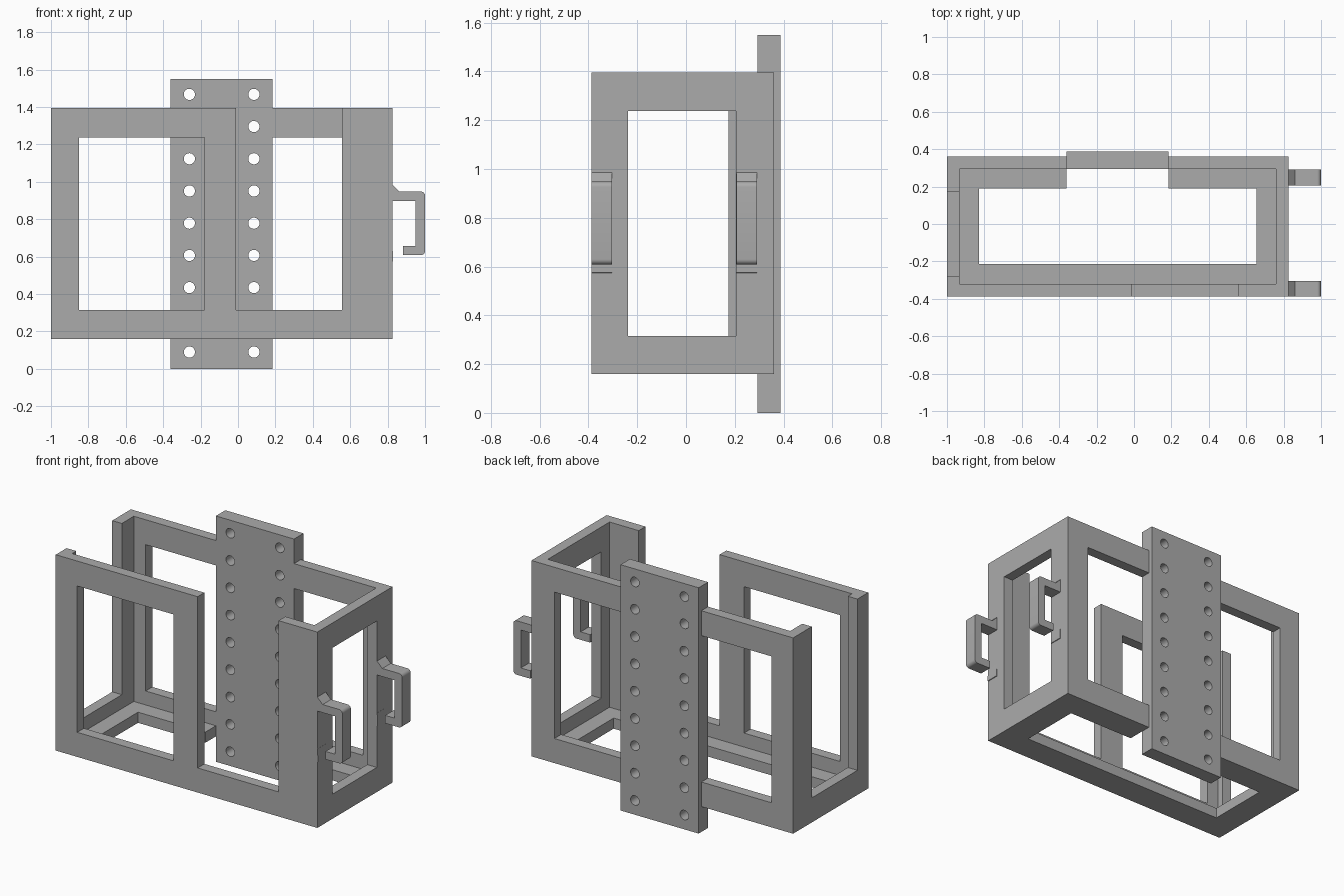
import bpy, bmesh, math

cube = bpy.data.objects.get("Cube")
if cube:
    bpy.data.objects.remove(cube, do_unlink=True)

grey = bpy.data.materials.new("plain grey")
grey.use_nodes = True
colour = (0.41, 0.41, 0.41, 1)
grey.diffuse_color = colour
grey.node_tree.nodes["Principled BSDF"].inputs["Base Color"].default_value = colour


def add(name, bm):
    bmesh.ops.recalc_face_normals(bm, faces=bm.faces)
    mesh = bpy.data.meshes.new(name)
    bm.to_mesh(mesh)
    bm.free()
    mesh.materials.append(grey)
    ob = bpy.data.objects.new(name, mesh)
    bpy.context.collection.objects.link(ob)
    return ob


def box(name, x, y, z):
    bm = bmesh.new()
    bmesh.ops.create_cube(bm, size=1)
    for v in bm.verts:
        v.co = [r[0] if c < 0 else r[1] for c, r in zip(v.co, (x, y, z))]
    return add(name, bm)


def activate(ob):
    bpy.ops.object.select_all(action='DESELECT')
    bpy.context.view_layer.objects.active = ob
    ob.select_set(True)


def cut(ob, cutter):
    activate(ob)
    mod = ob.modifiers.new("cut", 'BOOLEAN')
    mod.operation, mod.solver, mod.object = 'DIFFERENCE', 'EXACT', cutter
    bpy.ops.object.modifier_apply(modifier=mod.name)
    bpy.data.objects.remove(cutter, do_unlink=True)


def extrude_profile(name, points, y0, y1):
    bm = bmesh.new()
    face = bm.faces.new([bm.verts.new((x, y0, z)) for x, z in points])
    ext = bmesh.ops.extrude_face_region(bm, geom=[face])["geom"]
    for v in ext:
        if isinstance(v, bmesh.types.BMVert):
            v.co.y = y1
    return add(name, bm)


def arc(cx, cz, r, a0, a1, n=6):
    angles = [math.radians(a0 + (a1 - a0) * i / n) for i in range(n + 1)]
    return [(cx + r * math.cos(a), cz + r * math.sin(a)) for a in angles]


# Main dimensions
X0, X1, Y0, Y1 = -1.0, 0.825, -0.388, 0.361
Z0, Z1, T = 0.16, 1.395, 0.067
SILL, HEAD, TOP = 0.315, 1.238, 2.0
PLATE_X, PLATE_Y = (-0.36, 0.185), (Y1 - T, 0.388)

# Open-topped box frame with windows and gaps cut through its walls
frame = box("box_frame", (X0, X1), (Y0, Y1), (Z0, Z1))
cuts = {
    "interior": ((X0 + T, X1 - T), (Y0 + T, Y1 - T), (Z0 + T, TOP)),
    "floor_opening": ((-0.83, 0.655), (-0.215, 0.189), (-1, 0.5)),
    "front_window": ((-0.85, -0.18), (-1, -0.3), (SILL, HEAD)),
    "front_gap": ((-0.01, 0.555), (-1, -0.3), (SILL, TOP)),
    "back_window": ((-0.85, 0.665), (0.25, 1), (SILL, HEAD)),
    "right_window": ((0.7, 1), (-0.237, 0.205), (SILL, HEAD)),
    "left_gap": ((-2, -0.9), (-0.28, 0.175), (SILL, TOP)),
    "plate_slot": (PLATE_X, (0.18, 1), (-1, TOP)),
}
for name, ranges in cuts.items():
    cut(frame, box(name, *ranges))

# Back mounting plate with two columns of screw holes
plate = box("mounting_plate", PLATE_X, PLATE_Y, (0, 1.55))
for x in (-0.26, 0.085):
    for i in range(9):
        hole = extrude_profile("hole", arc(x, 0.09 + 0.1722 * i, 0.03, 0, 345, 23), 0.2, 0.5)
        cut(plate, hole)

# Side hooks with a rounded outer edge, and a small catch below each
hook = ([(0.815, 0.985), (X1, 0.985), (0.862, 0.948)]
        + arc(0.978, 0.926, 0.022, 90, 0) + arc(0.978, 0.63, 0.022, 0, -90)
        + [(0.882, 0.608), (0.882, 0.658), (0.948, 0.658), (0.948, 0.897), (0.815, 0.897)])
catch = [(0.82, 0.572), (0.829, 0.576), (0.829, 0.6), (0.826, 0.658), (0.82, 0.658)]
for side, y0, y1 in (("front", Y0, -0.304), ("back", 0.207, 0.292)):
    ob = extrude_profile(side + "_hook", hook, y0, y1)
    activate(ob)
    bpy.ops.object.shade_smooth_by_angle(angle=math.radians(30))
    extrude_profile(side + "_catch", catch, y0, y1)

activate(plate)
bpy.ops.object.shade_smooth_by_angle(angle=math.radians(30))
